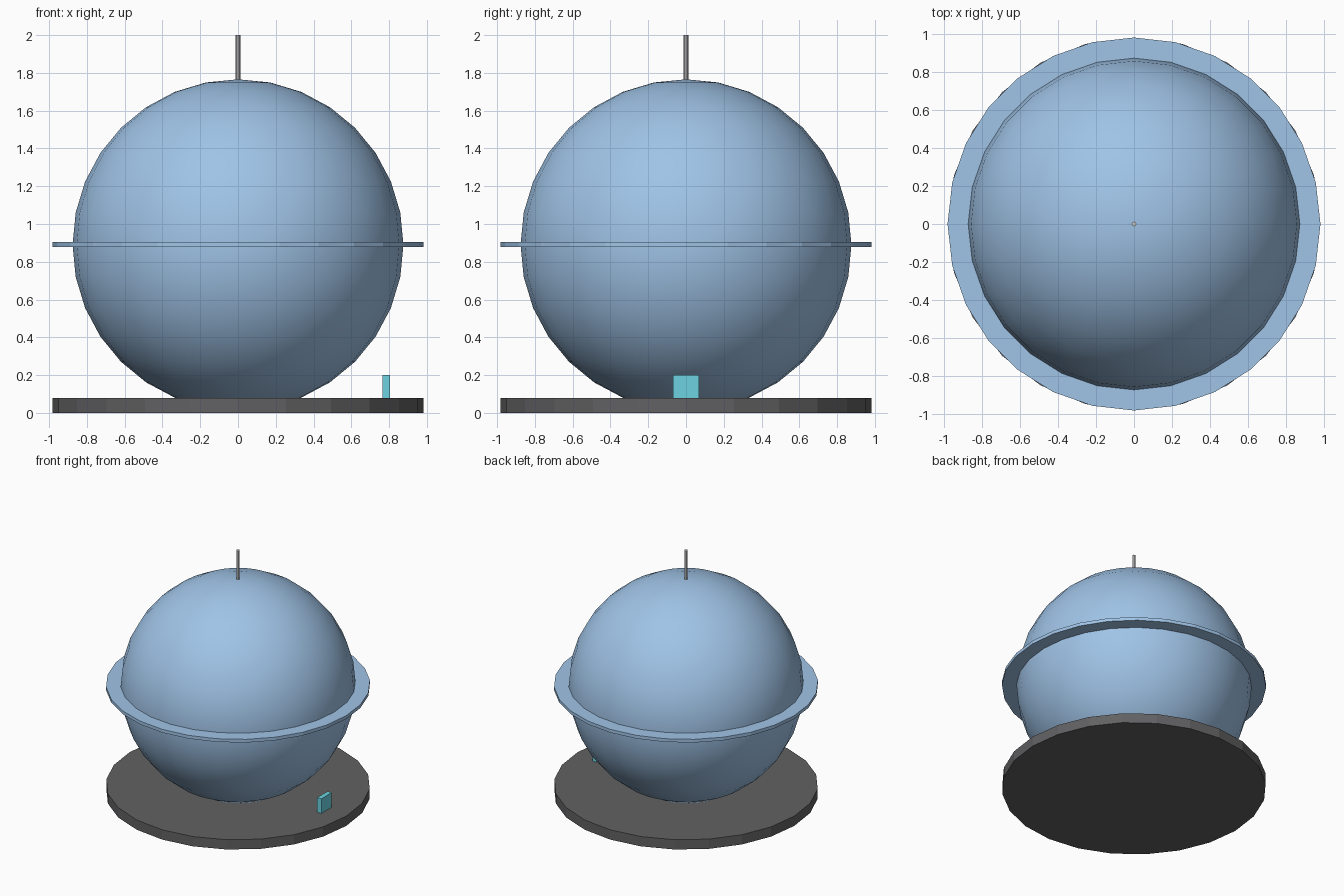
import bpy
import bmesh
from math import cos, sin, pi, radians

if "Cube" in bpy.data.objects:
    bpy.data.objects.remove(bpy.data.objects["Cube"])


def paint(obj, name, color):
    mat = bpy.data.materials.get(name) or bpy.data.materials.new(name)
    mat.diffuse_color = (*color, 1)
    mat.use_nodes = True
    mat.node_tree.nodes["Principled BSDF"].inputs["Base Color"].default_value = mat.diffuse_color
    obj.data.materials.append(mat)


def cylinder(name, radius, z0, z1, sides):
    bpy.ops.mesh.primitive_cylinder_add(vertices=sides, radius=radius, depth=z1 - z0,
                                        location=(0, 0, (z0 + z1) / 2))
    obj = bpy.context.object
    obj.name = name
    return obj


def lathe(name, profile, sides):
    """Revolve a closed (radius, z) profile around the z axis."""
    bm = bmesh.new()
    loops = [[bm.verts.new((r * sin(2 * pi * i / sides), r * cos(2 * pi * i / sides), z))
              for r, z in profile] for i in range(sides)]
    n = len(profile)
    for i in range(sides):
        a, b = loops[i], loops[(i + 1) % sides]
        for j in range(n):
            k = (j + 1) % n
            bm.faces.new((a[j], a[k], b[k], b[j]))
    bmesh.ops.recalc_face_normals(bm, faces=bm.faces)
    mesh = bpy.data.meshes.new(name)
    bm.to_mesh(mesh)
    bm.free()
    obj = bpy.data.objects.new(name, mesh)
    bpy.context.collection.objects.link(obj)
    return obj


BLUE = (0.35, 0.55, 0.8)

# Round base plate
base = cylinder("base_plate", 0.983, 0, 0.08, 24)
paint(base, "dark_grey", (0.12, 0.12, 0.125))

# Smooth globe resting in the base
bpy.ops.mesh.primitive_uv_sphere_add(segments=28, ring_count=16, radius=0.876,
                                     location=(0, 0, 0.89))
globe = bpy.context.object
globe.name = "globe"
bpy.ops.object.shade_smooth_by_angle(angle=radians(30))
paint(globe, "blue", BLUE)

# Flat flange around the equator
ring = lathe("equator_ring", [(0.86, 0.878), (0.983, 0.878), (0.983, 0.905), (0.86, 0.905)], 28)
paint(ring, "blue", BLUE)

# Thin mast on top
mast = cylinder("mast", 0.013, 1.74, 2.0, 8)

# Small upright panel on the base
bpy.ops.mesh.primitive_cube_add(size=1, location=(0.785, 0, 0.138))
panel = bpy.context.object
panel.name = "small_panel"
panel.scale = (0.038, 0.135, 0.124)
paint(panel, "cyan", (0.15, 0.65, 0.75))
